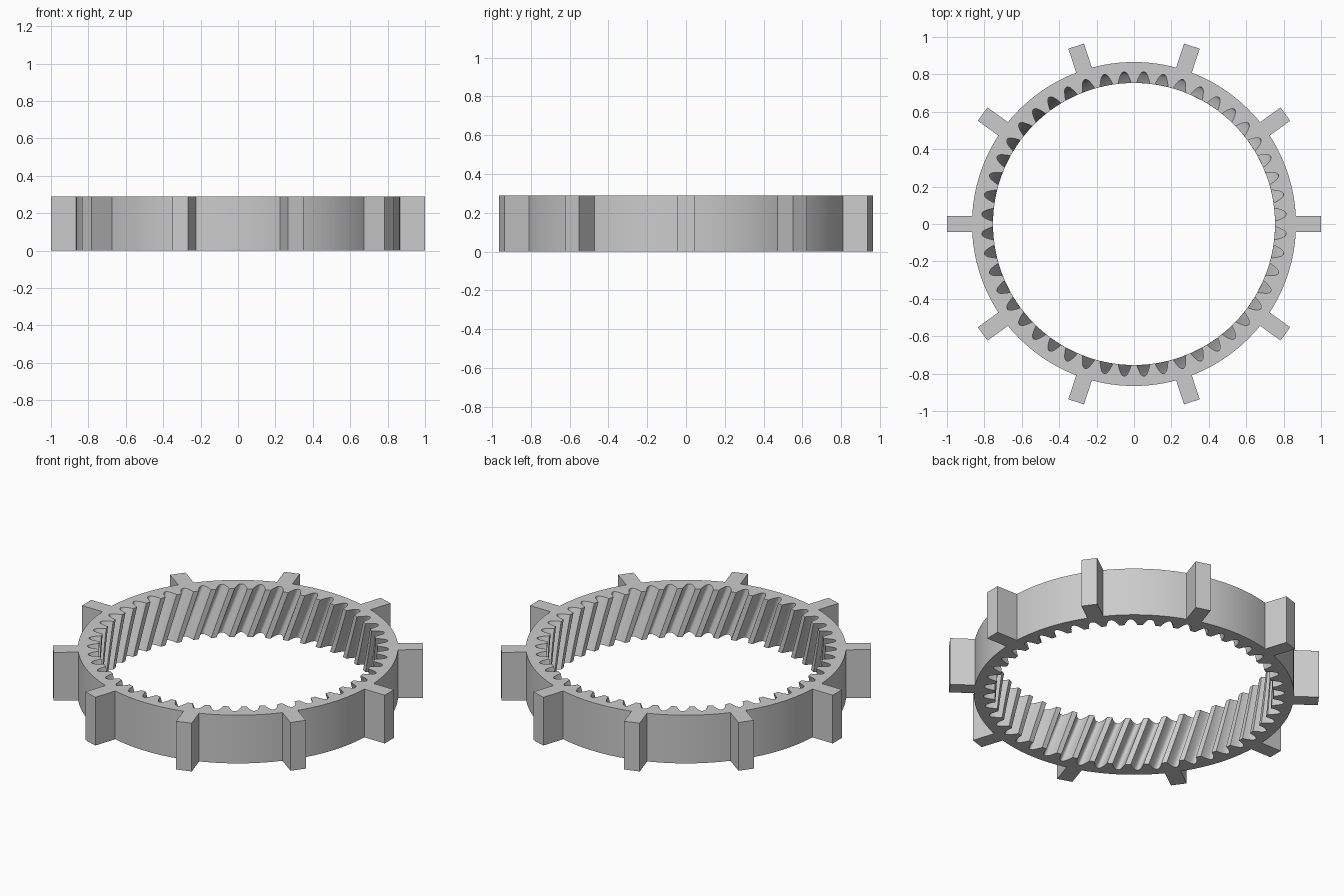
import bpy, bmesh, math

if "Cube" in bpy.data.objects:
    bpy.data.objects.remove(bpy.data.objects["Cube"])

HEIGHT = 0.288
OUTER_R, LUG_R, LUG_HALF = 0.866, 1.0, 0.044
LUGS, TEETH = 10, 48
TWIST = -0.131          # helical rotation from bottom to top
LAYERS = 8

grey = bpy.data.materials.new("light grey")
grey.diffuse_color = (0.6, 0.6, 0.6, 1)
grey.use_nodes = True
grey.node_tree.nodes["Principled BSDF"].inputs["Base Color"].default_value = grey.diffuse_color


def polar(r, a):
    return (r * math.cos(a), r * math.sin(a))


def outer_profile():
    """Round rim with square-ended radial lugs."""
    pts = []
    step = 2 * math.pi / LUGS
    half = math.asin(LUG_HALF / OUTER_R)
    for k in range(LUGS):
        a = k * step
        c, s = math.cos(a), math.sin(a)
        for v in (-LUG_HALF, LUG_HALF):
            pts.append((LUG_R * c - v * s, LUG_R * s + v * c))
        n = 14
        for i in range(n + 1):
            pts.append(polar(OUTER_R, a + half + (step - 2 * half) * i / n))
    return pts


# Half of one tooth gap: radius and half width
GAP = [(0.754, 0.0345), (0.768, 0.0315), (0.782, 0.0268), (0.796, 0.0210),
       (0.806, 0.0155), (0.812, 0.0095), (0.815, 0.0035)]


def inner_profile(turn):
    """Internal teeth, each gap rounded at its root."""
    pts = []
    step = 2 * math.pi / TEETH
    sides = [(r, -w) for r, w in GAP] + [(r, w) for r, w in reversed(GAP)]
    for k in range(TEETH):
        a = (k + 0.5) * step + turn
        pts += [polar(r, a + w / r) for r, w in sides]
    return pts


bm = bmesh.new()


def add_loop(pts, z):
    return [bm.verts.new((x, y, z)) for x, y in pts]


def bridge(low, high, flip):
    n = len(low)
    for i in range(n):
        j = (i + 1) % n
        quad = [low[i], low[j], high[j], high[i]]
        bm.faces.new(quad[::-1] if flip else quad)


# Outer wall with lugs
outer = [add_loop(outer_profile(), z) for z in (0, HEIGHT)]
bridge(outer[0], outer[1], False)

# Helical toothed inner wall
inner = [add_loop(inner_profile(TWIST * i / LAYERS), HEIGHT * i / LAYERS)
         for i in range(LAYERS + 1)]
for low, high in zip(inner, inner[1:]):
    bridge(low, high, True)

# Flat bottom and top faces between the two outlines
for rim, teeth, up in ((outer[0], inner[0], -1), (outer[1], inner[-1], 1)):
    edges = []
    for loop in (rim, teeth):
        edges += [bm.edges.get((loop[i - 1], loop[i])) for i in range(len(loop))]
    made = bmesh.ops.triangle_fill(bm, edges=edges, use_beauty=True, normal=(0, 0, up))
    for f in made["geom"]:
        if isinstance(f, bmesh.types.BMFace):
            f.normal_update()
            if f.normal.z * up < 0:
                f.normal_flip()

mesh = bpy.data.meshes.new("ring_gear")
bm.to_mesh(mesh)
bm.free()
mesh.materials.append(grey)
ring = bpy.data.objects.new("ring_gear", mesh)
bpy.context.collection.objects.link(ring)

bpy.context.view_layer.objects.active = ring
ring.select_set(True)
bpy.ops.object.shade_smooth_by_angle(angle=math.radians(30))
